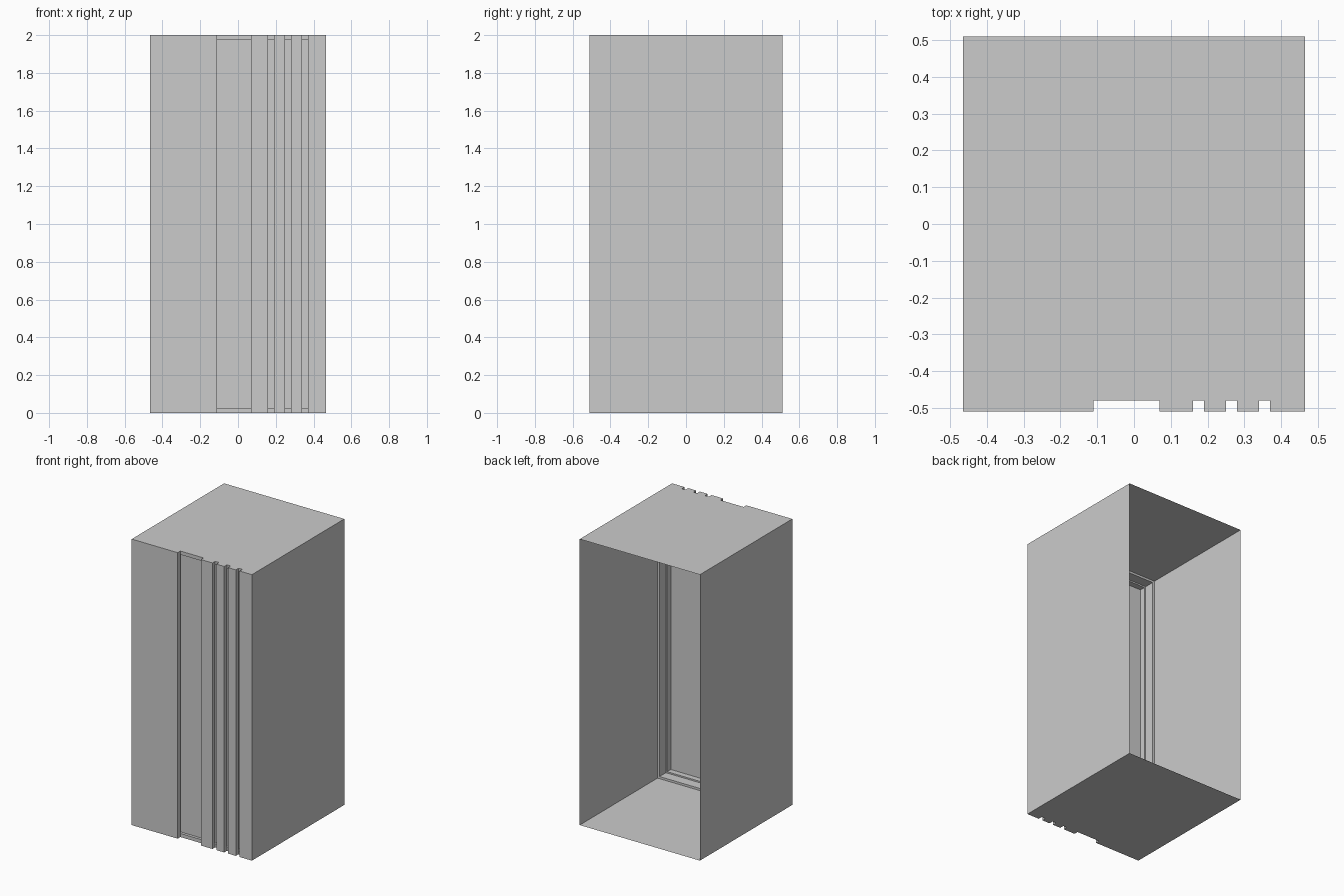
import bpy, bmesh

if "Cube" in bpy.data.objects:
    bpy.data.objects.remove(bpy.data.objects["Cube"])

W, D, H = 0.465, 0.51, 2.0


def make_object(name, bm):
    bmesh.ops.recalc_face_normals(bm, faces=bm.faces)
    mesh = bpy.data.meshes.new(name)
    bm.to_mesh(mesh)
    bm.free()
    obj = bpy.data.objects.new(name, mesh)
    bpy.context.collection.objects.link(obj)
    return obj


def nested_loops(name, steps, cap=False):
    """Bridge rectangular loops given as (inset from the outside, y)."""
    bm = bmesh.new()
    prev = None
    for inset, y in steps:
        x, lo, hi = W - inset, inset, H - inset
        loop = [bm.verts.new((px, y, pz))
                for px, pz in ((-x, lo), (x, lo), (x, hi), (-x, hi))]
        if prev:
            for i in range(4):
                j = (i + 1) % 4
                bm.faces.new((prev[i], prev[j], loop[j], loop[i]))
        prev = loop
    if cap:
        bm.faces.new(prev)
    return make_object(name, bm)


def slab(name, x0, x1, y0, y1):
    """Full-height upright block."""
    bm = bmesh.new()
    bmesh.ops.create_cube(bm, size=1)
    for v in bm.verts:
        v.co.x = x0 if v.co.x < 0 else x1
        v.co.y = y0 if v.co.y < 0 else y1
        v.co.z = 0 if v.co.z < 0 else H
    return make_object(name, bm)


# Thin shell, open at the back, with a slightly sunken front panel
nested_loops("cabinet_shell",
             [(0, D), (0, -0.48), (0.025, -0.48), (0.025, -0.46)], cap=True)

# Stepped rim lining the inside behind the front panel
nested_loops("inner_rim", [(0, -0.35), (0.015, -0.35), (0.015, -0.42),
                           (0.025, -0.42), (0.025, -0.46)])

# Raised front: wide panel, then strips separated by grooves
slab("wide_front_panel", -W, -0.11, -D, -0.48)
for i, (x0, x1) in enumerate([(0.07, 0.16), (0.19, 0.25),
                              (0.28, 0.34), (0.37, W)]):
    slab(f"front_strip_{i + 1}", x0, x1, -D, -0.48)
